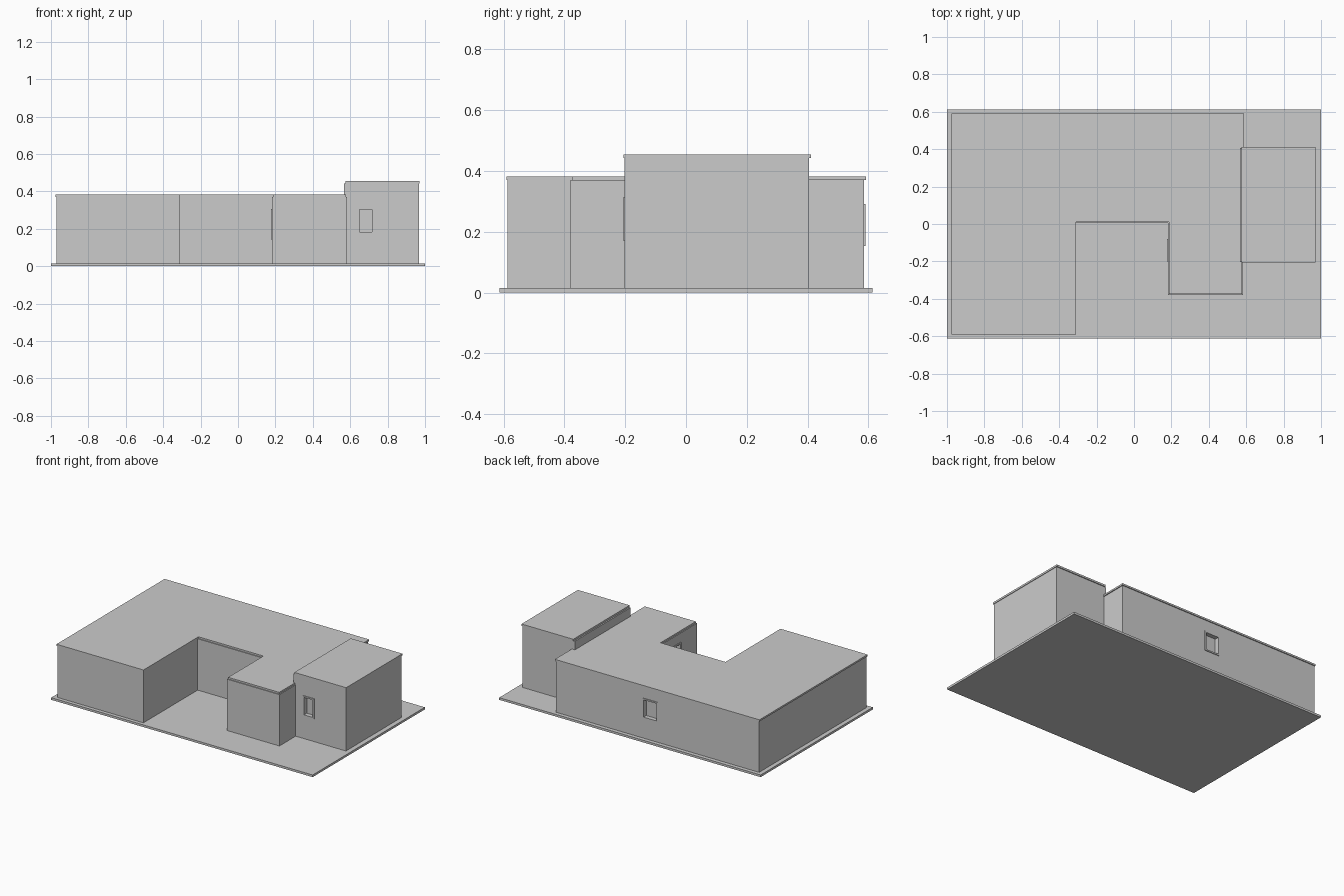
import bpy, bmesh
from mathutils import Matrix, Vector

if "Cube" in bpy.data.objects:
    bpy.data.objects.remove(bpy.data.objects["Cube"])

grey = bpy.data.materials.new("light_grey")
grey.diffuse_color = (0.6, 0.6, 0.6, 1)
grey.use_nodes = True
grey.node_tree.nodes["Principled BSDF"].inputs["Base Color"].default_value = grey.diffuse_color


def finish(name, bm):
    bmesh.ops.recalc_face_normals(bm, faces=bm.faces)
    mesh = bpy.data.meshes.new(name)
    bm.to_mesh(mesh)
    bm.free()
    mesh.materials.append(grey)
    obj = bpy.data.objects.new(name, mesh)
    bpy.context.collection.objects.link(obj)
    return obj


def add_box(bm, lo, hi):
    lo, hi = Vector(lo), Vector(hi)
    size = hi - lo
    m = Matrix.Translation((lo + hi) / 2) @ Matrix.Diagonal((*size, 1))
    bmesh.ops.create_cube(bm, size=1, matrix=m)


def box(name, lo, hi):
    bm = bmesh.new()
    add_box(bm, lo, hi)
    return finish(name, bm)


def prism(name, outline, z0, z1):
    bm = bmesh.new()
    base = bm.faces.new([bm.verts.new((x, y, z0)) for x, y in outline])
    top = bmesh.ops.extrude_face_region(bm, geom=[base])["geom"]
    bmesh.ops.translate(bm, vec=(0, 0, z1 - z0),
                        verts=[v for v in top if isinstance(v, bmesh.types.BMVert)])
    return finish(name, bm)


def window(name, wall, axis, face, out, a0, a1, z0, z1):
    """Recess cut into a wall, with a thin raised frame; out is the outward sign."""
    t, depth, proud = 0.01, 0.025, 0.005

    def span(d0, d1, s0, s1, h0, h1):
        d0, d1 = sorted((face + out * d0, face + out * d1))
        if axis == "x":
            return (d0, s0, h0), (d1, s1, h1)
        return (s0, d0, h0), (s1, d1, h1)

    cutter = box(name + "_cutter", *span(-depth, 0.02, a0 + t, a1 - t, z0 + t, z1 - t))
    cutter.hide_render = True
    cutter.hide_viewport = True
    cut = wall.modifiers.new(name, "BOOLEAN")
    cut.operation = "DIFFERENCE"
    cut.solver = "EXACT"
    cut.object = cutter
    bm = bmesh.new()
    for s in ((a0, a0 + t, z0, z1), (a1 - t, a1, z0, z1),
              (a0 + t, a1 - t, z0, z0 + t), (a0 + t, a1 - t, z1 - t, z1)):
        add_box(bm, *span(-0.003, proud, *s))
    finish(name + "_frame", bm)


# Ground slab
box("base_slab", (-1, -0.613, 0), (1, 0.613, 0.015))

# U-shaped house: walls and a flat roof that sits slightly off the walls
walls = prism("house_walls", [
    (-0.97, -0.588), (-0.312, -0.588), (-0.312, 0.005), (0.181, 0.005),
    (0.181, -0.38), (0.583, -0.38), (0.583, 0.586), (-0.97, 0.586)], 0.015, 0.37)
prism("house_roof", [
    (-0.976, -0.59), (-0.31, -0.59), (-0.31, 0.011), (0.187, 0.011),
    (0.187, -0.374), (0.577, -0.374), (0.577, -0.19), (0.589, -0.19),
    (0.589, 0.592), (-0.976, 0.592)], 0.37, 0.382)

# Taller side block with its roof
tower = box("side_block_walls", (0.566, -0.202, 0.015), (0.967, 0.405, 0.442))
box("side_block_roof", (0.575, -0.205, 0.442), (0.971, 0.411, 0.455))

# Windows: side block front, courtyard side, back wall
window("front_window", tower, "y", -0.202, -1, 0.64, 0.726, 0.172, 0.312)
window("courtyard_window", walls, "x", 0.181, -1, -0.2, -0.08, 0.143, 0.307)
window("back_window", walls, "y", 0.586, 1, -0.198, -0.08, 0.153, 0.292)
